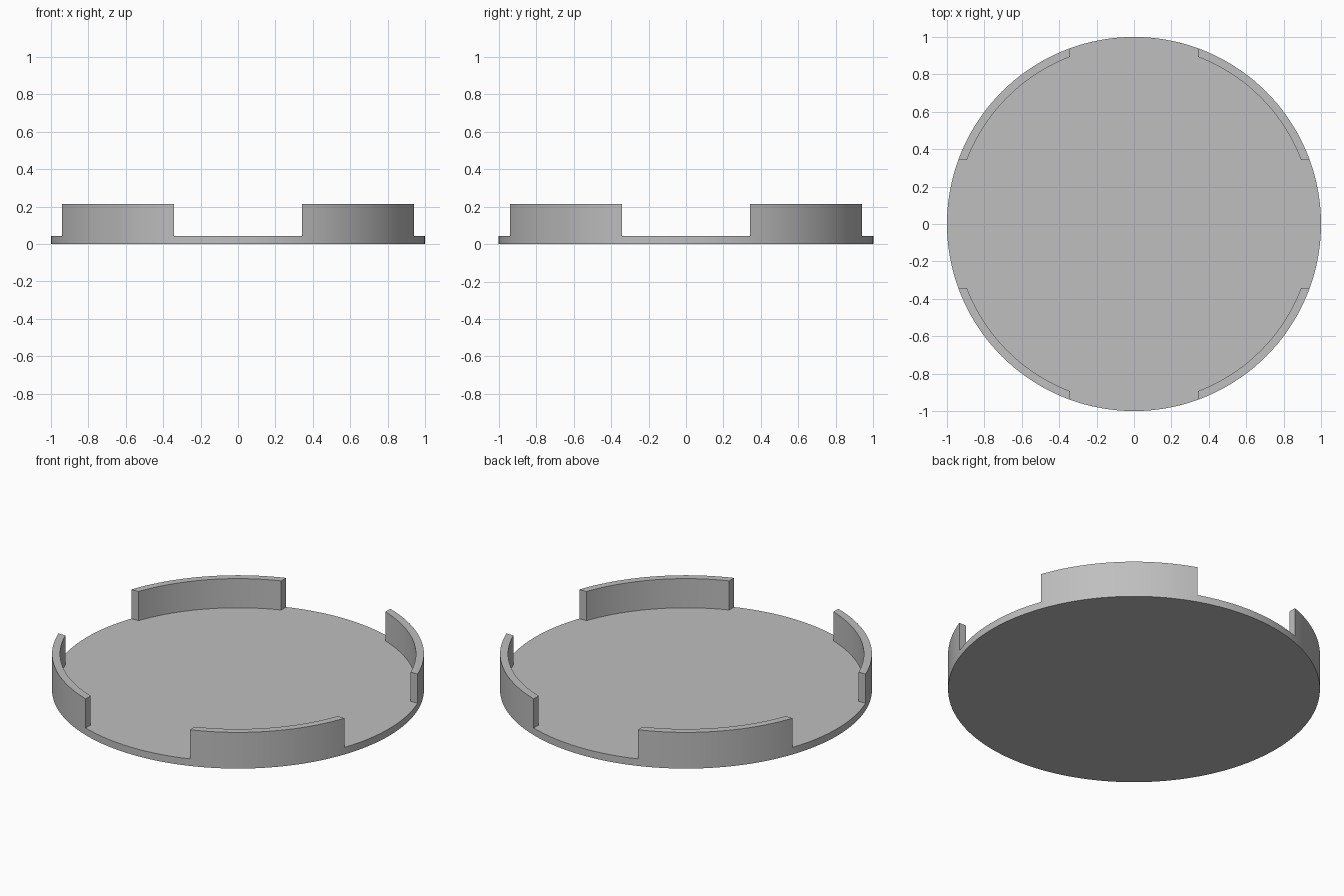
import bpy, bmesh
from math import sin, cos, asin, pi, radians

RADIUS, INNER = 1.0, 0.957
BASE_TOP, RIM_TOP = 0.042, 0.215
DISC_STEPS, RIM_STEPS = 144, 20

cube = bpy.data.objects.get("Cube")
if cube:
    bpy.data.objects.remove(cube, do_unlink=True)

grey = bpy.data.materials.new("plain grey")
grey.use_nodes = True
colour = (0.52, 0.52, 0.52, 1)
grey.diffuse_color = colour
grey.node_tree.nodes["Principled BSDF"].inputs["Base Color"].default_value = colour


def arc(radius, start, end, steps):
    angles = [start + (end - start) * i / steps for i in range(steps + 1)]
    return [(radius * cos(a), radius * sin(a)) for a in angles]


def extrude_outline(name, outline, bottom, top):
    """Raise a flat outline into a solid and smooth its curved sides."""
    bm = bmesh.new()
    face = bm.faces.new([bm.verts.new((x, y, bottom)) for x, y in outline])
    raised = bmesh.ops.extrude_face_region(bm, geom=[face], use_keep_orig=True)
    verts = [v for v in raised["geom"] if isinstance(v, bmesh.types.BMVert)]
    bmesh.ops.translate(bm, verts=verts, vec=(0, 0, top - bottom))
    bmesh.ops.recalc_face_normals(bm, faces=bm.faces)
    mesh = bpy.data.meshes.new(name)
    bm.to_mesh(mesh)
    bm.free()
    mesh.materials.append(grey)
    obj = bpy.data.objects.new(name, mesh)
    bpy.context.collection.objects.link(obj)
    bpy.ops.object.select_all(action="DESELECT")
    obj.select_set(True)
    bpy.context.view_layer.objects.active = obj
    bpy.ops.object.shade_smooth_by_angle(angle=radians(30))
    return obj


# Round base plate
extrude_outline("base_disc", arc(RADIUS, 0, 2 * pi, DISC_STEPS)[:-1], 0, BASE_TOP)

# Four curved rim walls, with ends cut parallel to the axes
outer_start = radians(20)
inner_start = asin(RADIUS * sin(outer_start) / INNER)
outer = arc(RADIUS, outer_start, pi / 2 - outer_start, RIM_STEPS)
inner = arc(INNER, inner_start, pi / 2 - inner_start, RIM_STEPS)
outline = outer + inner[::-1]
for side, sx in (("left", 1), ("right", -1)):
    for end, sy in (("back", 1), ("front", -1)):
        extrude_outline(f"rim_wall_{end}_{side}",
                        [(x * sx, y * sy) for x, y in outline], BASE_TOP, RIM_TOP)
